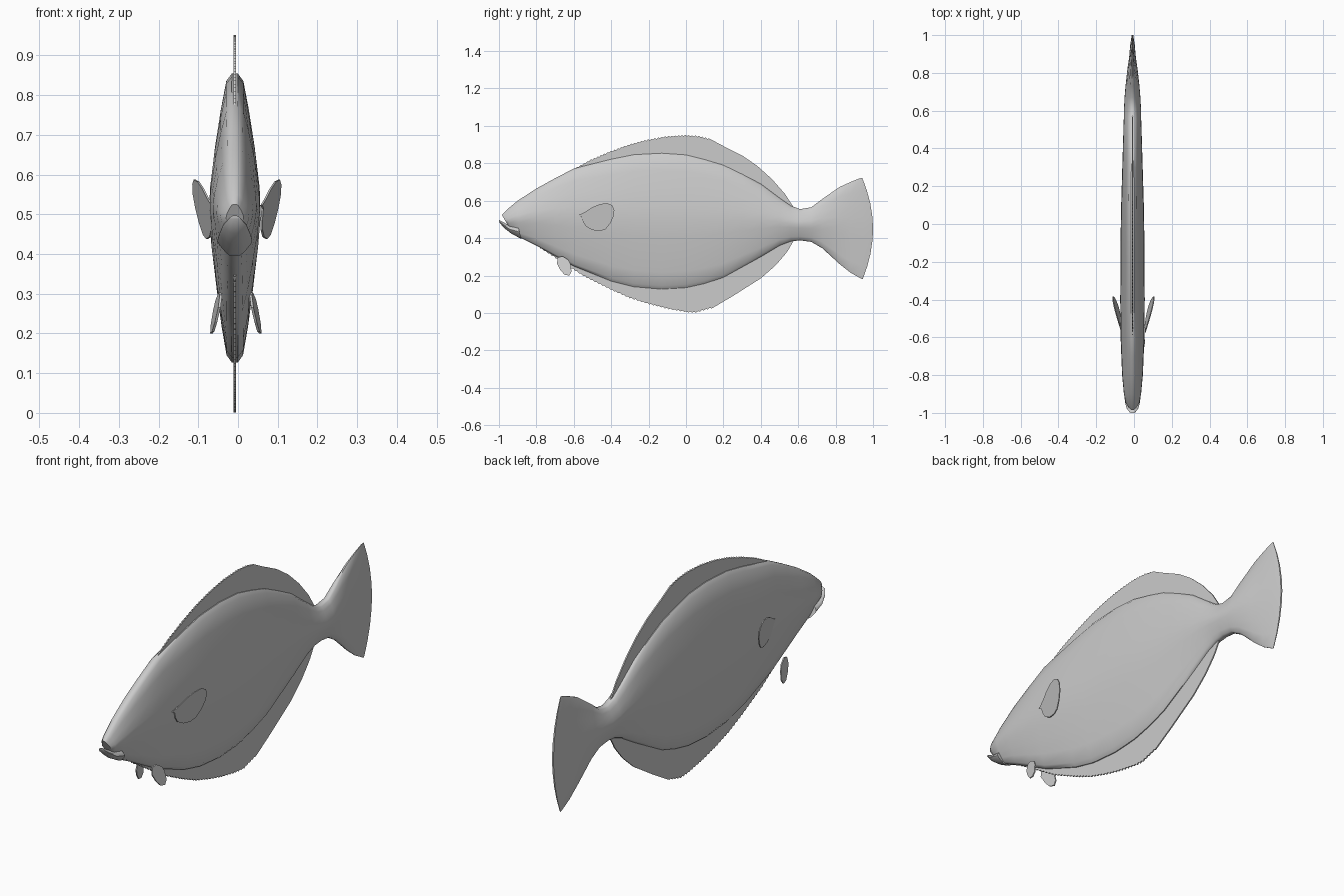
import bpy, bmesh, math

if "Cube" in bpy.data.objects:
    bpy.data.objects.remove(bpy.data.objects["Cube"])

CX = -0.008  # centre plane of the fish

skin = bpy.data.materials.new("grey skin")
skin.diffuse_color = (0.6, 0.6, 0.6, 1)
skin.use_nodes = True
skin.node_tree.nodes["Principled BSDF"].inputs["Base Color"].default_value = skin.diffuse_color


def make(name, bm, smooth=True):
    bmesh.ops.recalc_face_normals(bm, faces=bm.faces)
    me = bpy.data.meshes.new(name)
    bm.to_mesh(me)
    bm.free()
    ob = bpy.data.objects.new(name, me)
    bpy.context.collection.objects.link(ob)
    me.materials.append(skin)
    if smooth:
        bpy.context.view_layer.objects.active = ob
        ob.select_set(True)
        bpy.ops.object.shade_smooth_by_angle(angle=math.radians(40))
        ob.select_set(False)
    return ob


# half cross-section: height fraction from -1 to 1, width fraction
SECTION = [(-1, .12), (-.95, .33), (-.75, .53), (-.5, .72), (-.22, .91), (0, 1),
           (.22, .96), (.5, .78), (.75, .56), (.95, .34), (1, .12)]


def loft(name, stations):
    """Stations: top y, top z, bottom y, bottom z, rearward bulge, half width."""
    bm = bmesh.new()
    rings = []
    for ty, tz, by, bz, bulge, w in stations:
        def pt(v, u, s):
            t = (v + 1) / 2
            return bm.verts.new((CX + s * u * w, by + (ty - by) * t + bulge * (1 - v * v),
                                 bz + (tz - bz) * t))
        rings.append([pt(v, u, 1) for v, u in SECTION] + [pt(v, u, -1) for v, u in reversed(SECTION)])
    n = len(rings[0])
    for a, b in zip(rings, rings[1:]):
        for i in range(n):
            bm.faces.new((a[i], a[(i + 1) % n], b[(i + 1) % n], b[i]))
    h = len(SECTION)
    for r in (rings[0], rings[-1]):
        for i in range(h - 1):
            bm.faces.new((r[i], r[i + 1], r[n - 2 - i], r[n - 1 - i]))
    return make(name, bm)


# body and tail
body = [(-.985, .525, -.945, .455, 0, .022), (-.96, .55, -.935, .435, 0, .036),
        (-.9, .60, -.89, .405, 0, .046)]
body += [(y, t, y, b, 0, w) for y, t, b, w in [
    (-.8, .665, .36, .055), (-.7, .72, .305, .059), (-.6, .772, .25, .063),
    (-.4, .822, .17, .065), (-.28, .846, .14, .064), (-.13, .854, .127, .063),
    (0, .845, .135, .062), (.1, .82, .157, .060), (.2, .79, .19, .057),
    (.3, .742, .245, .054), (.4, .69, .30, .051), (.5, .615, .36, .048),
    (.56, .573, .383, .046), (.61, .555, .388, .045), (.67, .565, .38, .042),
    (.73, .61, .345, .037), (.82, .673, .262, .027), (.88, .70, .215, .018)]]
body += [(.925, .718, .925, .19, .025, .012), (.942, .722, .944, .18, .057, .004)]
loft("body", body)

# lower jaw
loft("lower_jaw", [(-1, .497, -.997, .482, 0, .014), (-.985, .49, -.97, .452, 0, .03),
                   (-.95, .47, -.935, .425, 0, .04), (-.9, .47, -.88, .395, 0, .044)])


def lerp(pts, y):
    for (y0, z0), (y1, z1) in zip(pts, pts[1:]):
        if y <= y1:
            return z0 + (z1 - z0) * max(0, y - y0) / (y1 - y0)
    return pts[-1][1]


def plate(name, outline, xfun, thick, smooth=False):
    bm = bmesh.new()
    f = bm.faces.new([bm.verts.new((xfun(y, z) - thick / 2, y, z)) for y, z in outline])
    ext = bmesh.ops.extrude_face_region(bm, geom=[f])
    bmesh.ops.translate(bm, vec=(thick, 0, 0),
                        verts=[v for v in ext["geom"] if isinstance(v, bmesh.types.BMVert)])
    bmesh.ops.triangulate(bm, faces=[f for f in bm.faces if len(f.verts) > 4])
    return make(name, bm, smooth)


def long_fin(name, edge, side):
    """Thin fin with a finely toothed edge, rooted just inside the body."""
    col = 1 if side > 0 else 3
    root = [(s[0], s[col] - side * .02) for s in body]
    y0, y1, n = edge[0][0], edge[-1][0], 130
    ys = [y0 + (y1 - y0) * i / n for i in range(n + 1)]
    bm = bmesh.new()
    cols = []
    for i, y in enumerate(ys):
        tooth = .006 * (i % 2) if y < .13 else 0
        zo, zi = lerp(edge, y) - side * tooth, lerp(root, y)
        cols.append([bm.verts.new((CX + x, y, z)) for x, z in
                     ((-.003, zi), (-.003, zo), (.003, zo), (.003, zi))])
    for a, b in zip(cols, cols[1:]):
        for i in range(4):
            bm.faces.new((a[i], a[(i + 1) % 4], b[(i + 1) % 4], b[i]))
    bm.faces.new(cols[0])
    bm.faces.new(cols[-1])
    make(name, bm, False)


long_fin("dorsal_fin", [(-.6, .772), (-.5, .825), (-.4, .867), (-.3, .903), (-.2, .929), (-.1, .946),
                        (0, .952), (.07, .947), (.12, .935), (.2, .892), (.3, .842), (.38, .787),
                        (.46, .715), (.53, .635), (.575, .565)], 1)
long_fin("anal_fin", [(-.78, .345), (-.65, .262), (-.55, .197), (-.4, .122), (-.3, .078), (-.2, .046),
                      (-.1, .021), (0, .003), (.05, 0), (.14, .025), (.25, .09), (.4, .185),
                      (.48, .255), (.54, .325), (.575, .385)], -1)

# paired fins
PECTORAL = [(-.575, .523), (-.54, .54), (-.5, .565), (-.46, .582), (-.42, .587), (-.395, .575),
            (-.383, .55), (-.388, .515), (-.405, .478), (-.43, .448), (-.46, .438), (-.5, .443),
            (-.535, .462), (-.55, .485), (-.56, .515)]
PELVIC = [(-.685, .297), (-.66, .303), (-.63, .285), (-.617, .26), (-.612, .22), (-.625, .2),
          (-.65, .205), (-.672, .23), (-.69, .265)]
for label, s, off in (("right", 1, .006), ("left", -1, -.004)):
    plate(label + "_pectoral_fin", PECTORAL,
          lambda y, z: CX + s * (.062 + off + .22 * (y + .57) + .15 * (z - .52)), .005)
    plate(label + "_pelvic_fin", PELVIC,
          lambda y, z: CX + s * (.045 + off / 2 + .15 * (.28 - z) + .16 * (y + .65)), .006)
